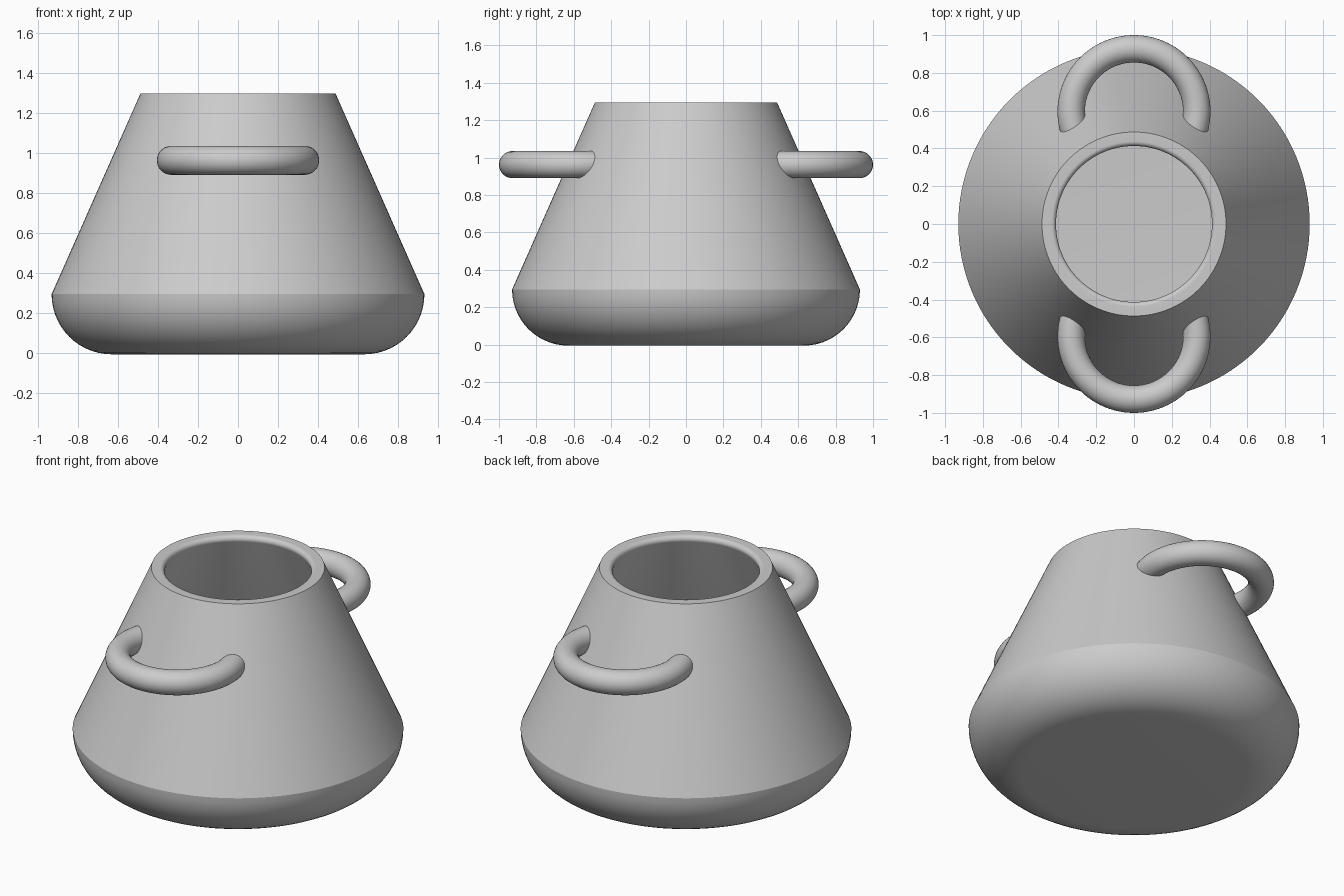
import bpy, bmesh
from math import cos, sin, pi, radians, tan, atan2

cube = bpy.data.objects.get("Cube")
if cube:
    bpy.data.objects.remove(cube, do_unlink=True)

grey = bpy.data.materials.new("plain grey")
grey.use_nodes = True
grey.diffuse_color = (0.6, 0.6, 0.6, 1)
grey.node_tree.nodes["Principled BSDF"].inputs["Base Color"].default_value = (0.6, 0.6, 0.6, 1)

# Main dimensions
HEIGHT, MOUTH_R = 1.295, 0.487
BELLY_Z, BELLY_R, BASE_R = 0.295, 0.93, 0.63
WALL = 0.08
LEAN = atan2(BELLY_R - MOUTH_R, HEIGHT - BELLY_Z)
SIDE = WALL / cos(LEAN)


def arc(cx, cz, r, start, end, steps):
    return [(cx + r * cos(start + (end - start) * i / steps),
             cz + r * sin(start + (end - start) * i / steps)) for i in range(steps + 1)]


def finish(name, bm):
    bmesh.ops.recalc_face_normals(bm, faces=bm.faces)
    mesh = bpy.data.meshes.new(name)
    bm.to_mesh(mesh)
    bm.free()
    mesh.materials.append(grey)
    obj = bpy.data.objects.new(name, mesh)
    bpy.context.collection.objects.link(obj)
    return obj


def select(obj):
    bpy.ops.object.select_all(action='DESELECT')
    obj.select_set(True)
    bpy.context.view_layer.objects.active = obj


def lathe(name, profile, steps=128):
    """Spin an (r, z) profile that starts and ends on the z axis."""
    bm = bmesh.new()
    verts = [bm.verts.new((r, 0, z)) for r, z in profile]
    edges = [bm.edges.new(pair) for pair in zip(verts, verts[1:])]
    bmesh.ops.spin(bm, geom=verts + edges, cent=(0, 0, 0), axis=(0, 0, 1),
                   angle=2 * pi, steps=steps, use_merge=True)
    bmesh.ops.remove_doubles(bm, verts=bm.verts, dist=1e-5)
    return finish(name, bm)


# Hollow pot: rounded base, leaning wall, rounded inner lip, hollow inside
lip = 0.025
lip_x = MOUTH_R - SIDE + lip / tan((pi / 2 - LEAN) / 2)
profile = [(0, 0)]
profile += arc(BASE_R, BELLY_Z, BELLY_R - BASE_R, -pi / 2, 0, 14)[:-1]
profile += [(BELLY_R, BELLY_Z), (MOUTH_R, HEIGHT)]
profile += arc(lip_x, HEIGHT - lip, lip, pi / 2, pi + LEAN, 12)
inner_r = BELLY_R - SIDE - BASE_R
profile += arc(BASE_R, WALL + inner_r, inner_r, 0, -pi / 2, 12)
profile += [(0, WALL)]
pot = lathe("pot_body", profile)
select(pot)
bpy.ops.object.shade_smooth_by_angle(angle=radians(18))

# Solid core, just inside the outer wall, that trims the handles
core = lathe("handle_trimmer", [(0, BELLY_Z), (BELLY_R - 0.015, BELLY_Z),
                                (MOUTH_R - 0.015, HEIGHT), (0, HEIGHT)])
core.hide_render = True

# Ring handles, front and back
TUBE, RING = 0.0725, 0.3325
for name, side in (("front_handle", -1), ("back_handle", 1)):
    bpy.ops.mesh.primitive_torus_add(major_segments=96, minor_segments=32,
                                     major_radius=RING, minor_radius=TUBE,
                                     location=(0, side * (1 - RING - TUBE), 0.9625))
    handle = bpy.context.object
    handle.name = name
    handle.data.materials.append(grey)
    cut = handle.modifiers.new("trim", 'BOOLEAN')
    cut.operation = 'DIFFERENCE'
    cut.solver = 'EXACT'
    cut.object = core
    select(handle)
    bpy.ops.object.modifier_apply(modifier=cut.name)
    bpy.ops.object.shade_smooth_by_angle(angle=radians(30))

bpy.data.objects.remove(core, do_unlink=True)
